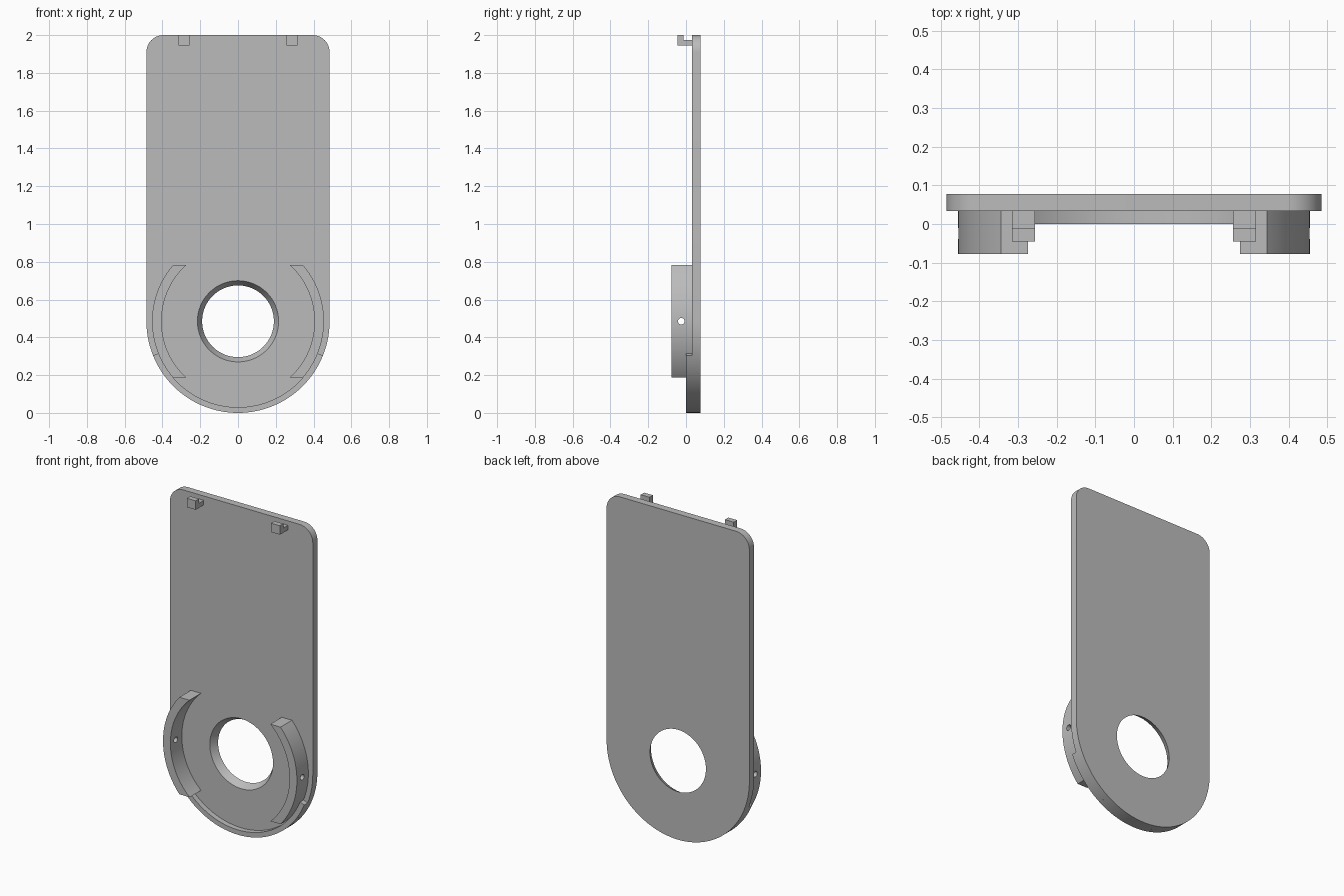
import bpy, bmesh
from math import asin, cos, sin, pi, radians
from mathutils import Matrix, Vector

cube = bpy.data.objects.get("Cube")
if cube:
    bpy.data.objects.remove(cube)

R = 0.485            # half width and radius of the rounded end
CZ = 0.485           # height of the round centre
RIM = 0.455          # inner radius of the rim, outer radius of the grips
GRIP_IN = 0.405
FRONT, BACK = 0.033, 0.078

grey = bpy.data.materials.new("light grey")
grey.use_nodes = True
grey.diffuse_color = (0.5, 0.5, 0.5, 1)
grey.node_tree.nodes["Principled BSDF"].inputs["Base Color"].default_value = (0.5, 0.5, 0.5, 1)


def arc(cx, cz, r, a0, a1, n):
    angles = [a0 + (a1 - a0) * i / n for i in range(n + 1)]
    return [(cx + r * cos(a), cz + r * sin(a)) for a in angles]


def finish(name, bm):
    bmesh.ops.recalc_face_normals(bm, faces=bm.faces)
    mesh = bpy.data.meshes.new(name)
    bm.to_mesh(mesh)
    bm.free()
    mesh.materials.append(grey)
    obj = bpy.data.objects.new(name, mesh)
    bpy.context.collection.objects.link(obj)
    return obj


def extrude_y(name, profile, y0, y1):
    """Solid from an x-z outline, swept from y0 to y1."""
    bm = bmesh.new()
    face = bm.faces.new([bm.verts.new((x, y0, z)) for x, z in profile])
    new = bmesh.ops.extrude_face_region(bm, geom=[face])["geom"]
    bmesh.ops.translate(bm, vec=(0, y1 - y0, 0),
                        verts=[v for v in new if isinstance(v, bmesh.types.BMVert)])
    return finish(name, bm)


def cut(obj, r1, r2, depth, matrix):
    """Cut a round or conical hole and discard the cutter."""
    bm = bmesh.new()
    bmesh.ops.create_cone(bm, cap_ends=True, segments=64, radius1=r1, radius2=r2,
                          depth=depth, matrix=matrix)
    cutter = finish("hole_cutter", bm)
    cutter.hide_render = True
    mod = obj.modifiers.new("hole", "BOOLEAN")
    mod.operation, mod.solver, mod.object = "DIFFERENCE", "EXACT", cutter
    graph = bpy.context.evaluated_depsgraph_get()
    mesh = bpy.data.meshes.new_from_object(obj.evaluated_get(graph))
    obj.modifiers.clear()
    obj.data = mesh
    bpy.data.objects.remove(cutter)


# Back plate: round bottom, small rounded top corners
corner = 0.09
outline = arc(0, CZ, R, pi, 2 * pi, 64)
outline += arc(R - corner, 2 - corner, corner, 0, pi / 2, 12)
outline += arc(corner - R, 2 - corner, corner, pi / 2, pi, 12)
plate = extrude_y("back_plate", outline, FRONT, BACK)

# Tapered opening, wider at the front
slope = (0.215 - 0.19) / (BACK - FRONT)
extra = 0.02
cut(plate, 0.215 + slope * extra, 0.19 - slope * extra, BACK - FRONT + 2 * extra,
    Matrix.Translation((0, (FRONT + BACK) / 2, CZ)) @ Matrix.Rotation(-pi / 2, 4, "X"))
parts = [plate]

# Raised rim around the bottom
a0, a1 = radians(202), radians(338)
parts.append(extrude_y("bottom_rim", arc(0, CZ, R, a0, a1, 48) + arc(0, CZ, RIM, a1, a0, 48),
                       0, FRONT))

# Curved side grips with a pin hole, and hooked top clips
half = 0.298
ao, ai = asin(half / RIM), asin(half / GRIP_IN)
for side, s in (("left", 1), ("right", -1)):
    shape = arc(0, CZ, RIM, -ao, ao, 32) + arc(0, CZ, GRIP_IN, ai, -ai, 32)
    grip = extrude_y(side + "_grip", [(s * x, z) for x, z in shape], -0.078, FRONT)
    cut(grip, 0.017, 0.017, 0.2,
        Matrix.Translation((s * 0.43, -0.025, CZ)) @ Matrix.Rotation(pi / 2, 4, "Y"))
    parts.append(grip)

    hook = [(FRONT, 1.945), (-0.045, 1.945), (-0.045, 2), (-0.012, 2),
            (-0.012, 1.973), (FRONT, 1.973)]
    bm = bmesh.new()
    face = bm.faces.new([bm.verts.new((s * 0.286 - 0.03, y, z)) for y, z in hook])
    new = bmesh.ops.extrude_face_region(bm, geom=[face])["geom"]
    bmesh.ops.translate(bm, vec=Vector((0.06, 0, 0)),
                        verts=[v for v in new if isinstance(v, bmesh.types.BMVert)])
    parts.append(finish(side + "_top_clip", bm))

# Smooth curved walls, keep the edges crisp
bpy.ops.object.select_all(action="DESELECT")
for obj in parts:
    obj.select_set(True)
bpy.context.view_layer.objects.active = plate
bpy.ops.object.shade_smooth_by_angle(angle=radians(30))
